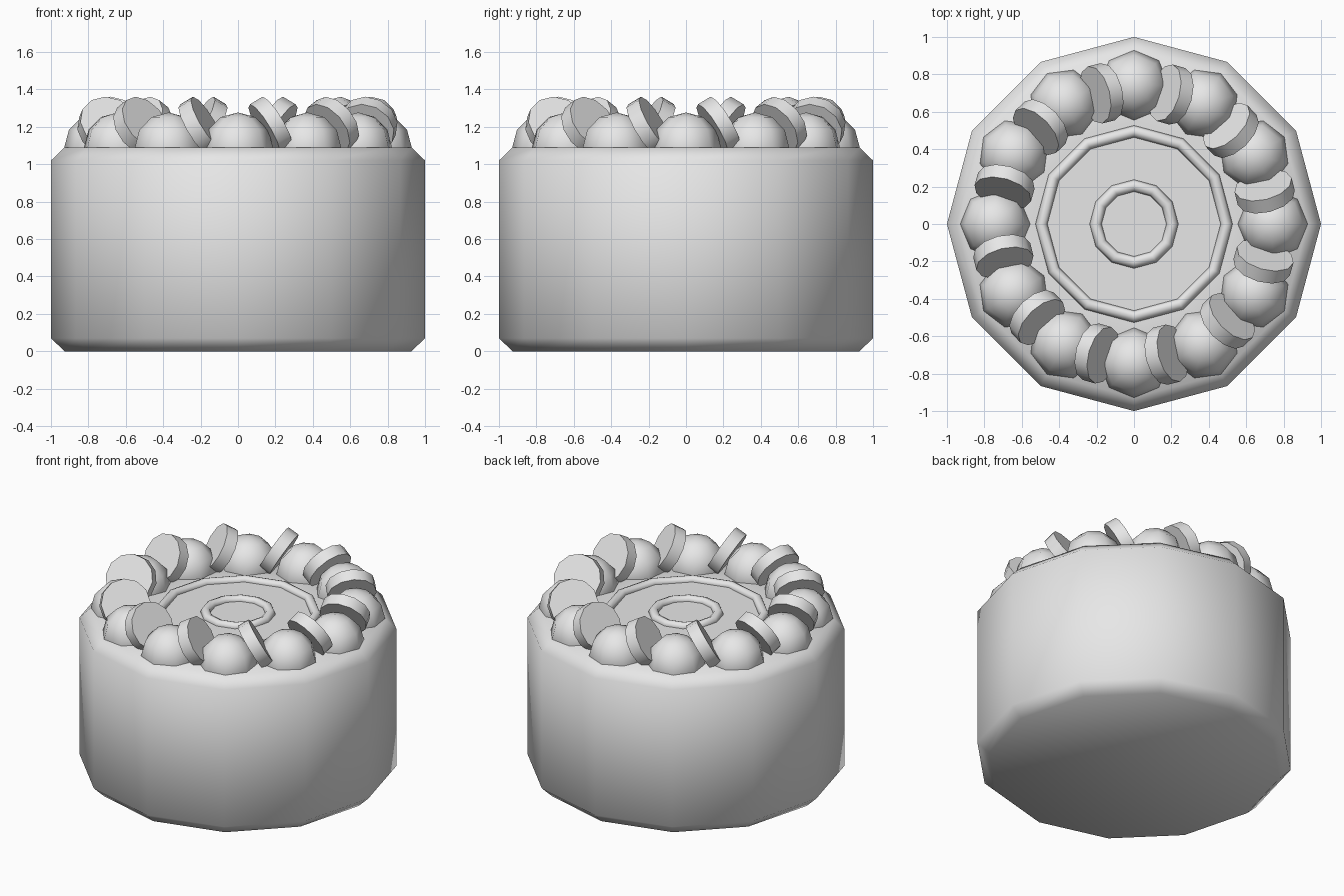
import bpy, bmesh, math
from mathutils import Vector

cube = bpy.data.objects.get("Cube")
if cube:
    bpy.data.objects.remove(cube, do_unlink=True)

SIDES = 12
TOP = 1.09

mat = bpy.data.materials.new("pale grey icing")
mat.use_nodes = True
mat.diffuse_color = (0.8, 0.8, 0.8, 1)
mat.node_tree.nodes["Principled BSDF"].inputs["Base Color"].default_value = (0.8, 0.8, 0.8, 1)


def finish(name, angle=180):
    """Name, colour and smooth the active object."""
    ob = bpy.context.object
    ob.name = name
    ob.data.materials.append(mat)
    bpy.ops.object.shade_smooth_by_angle(angle=math.radians(angle))
    return ob


# Cake body: a chamfered twelve-sided drum
bpy.ops.mesh.primitive_cylinder_add(vertices=SIDES, radius=1, depth=TOP, location=(0, 0, TOP / 2))
body = bpy.context.object
bm = bmesh.new()
bm.from_mesh(body.data)
rims = [e for e in bm.edges if abs(e.verts[0].co.z - e.verts[1].co.z) < 0.01]
bmesh.ops.bevel(bm, geom=rims, offset=0.07, segments=1, affect='EDGES')
cap = [f for f in bm.faces if f.normal.z > 0.9]
bmesh.ops.inset_region(bm, faces=cap, thickness=0.38)
bm.to_mesh(body.data)
bm.free()
finish("cake_body")

# Piped icing rings on the top
for name, radius in (("outer_icing_ring", 0.495), ("inner_icing_ring", 0.205)):
    bpy.ops.mesh.primitive_torus_add(major_segments=SIDES, minor_segments=8, major_radius=radius,
                                     minor_radius=0.032, location=(0, 0, TOP))
    finish(name)

# Ring of cream balls with a leaning fruit slice after each
for i in range(SIDES):
    a = math.tau * i / SIDES
    bpy.ops.mesh.primitive_uv_sphere_add(segments=8, ring_count=6, radius=0.187,
                                         location=(0.742 * math.cos(a), 0.742 * math.sin(a), TOP),
                                         rotation=(0, 0, a))
    finish(f"cream_ball_{i + 1}")

    b = a + math.radians(14)
    tilt = math.radians(30)
    axis = Vector((-math.sin(b) * math.cos(tilt), math.cos(b) * math.cos(tilt), math.sin(tilt)))
    bpy.ops.mesh.primitive_cylinder_add(vertices=SIDES, radius=0.157, depth=0.08,
                                        location=(0.72 * math.cos(b), 0.72 * math.sin(b), 1.205),
                                        rotation=axis.to_track_quat('Z', 'Y').to_euler())
    finish(f"fruit_slice_{i + 1}", 40)
